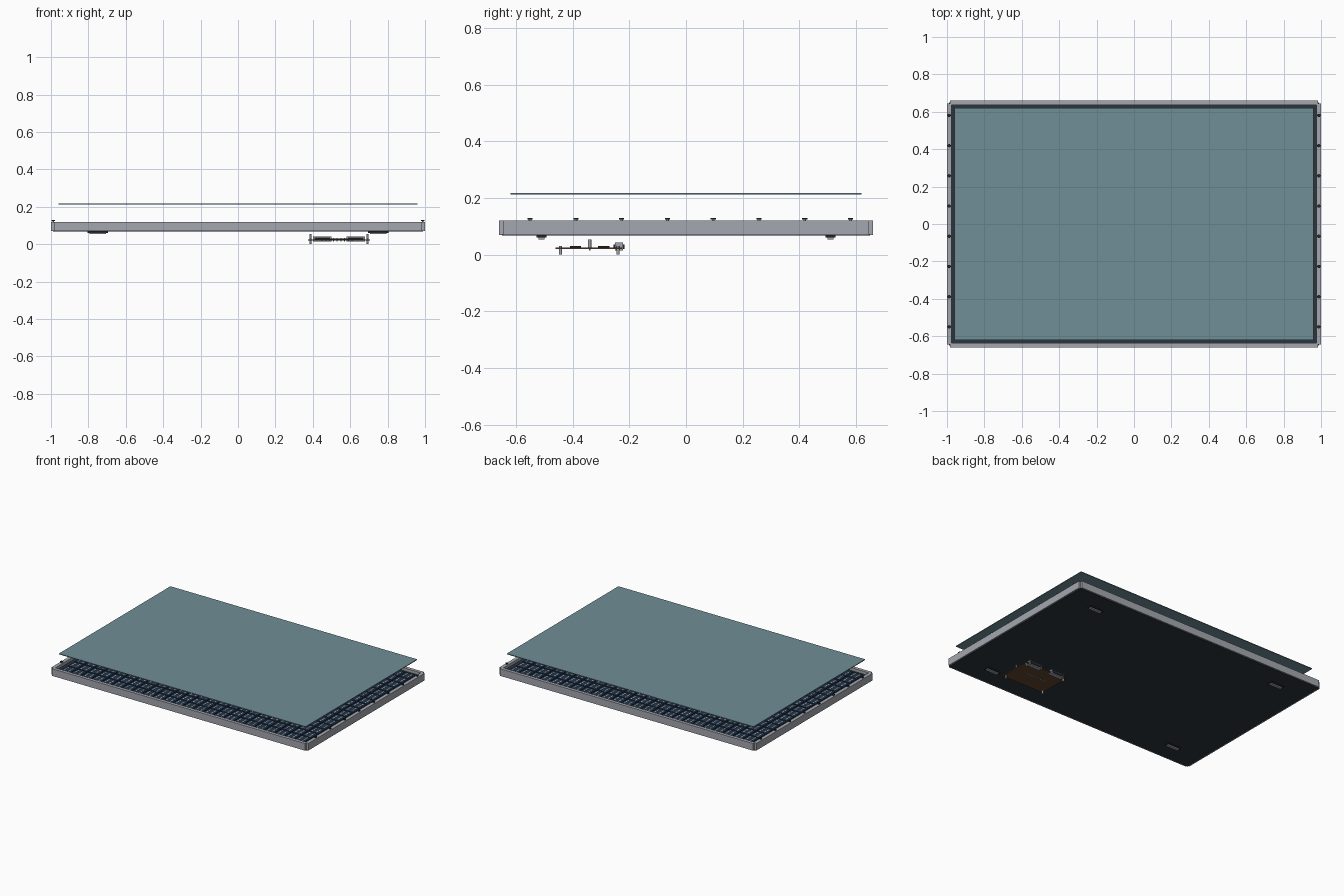
import bpy, bmesh
from mathutils import Matrix, Vector

old = bpy.data.objects.get("Cube")
if old:
    bpy.data.objects.remove(old, do_unlink=True)


def material(name, rgb):
    m = bpy.data.materials.new(name)
    m.use_nodes = True
    m.diffuse_color = (*rgb, 1)
    m.node_tree.nodes["Principled BSDF"].inputs["Base Color"].default_value = (*rgb, 1)
    return m


GLASS = material("blue grey glass", (0.16, 0.27, 0.31))
ALLOY = material("aluminium", (0.37, 0.39, 0.43))
BLACK = material("black backing", (0.024, 0.035, 0.044))
NAVY = material("navy cell", (0.016, 0.035, 0.07))
SILVER = material("silver contact", (0.45, 0.52, 0.58))
COPPER = material("brown board", (0.127, 0.06, 0.03))
DARK = material("dark plastic", (0.02, 0.022, 0.026))


def add_box(bm, lo, hi):
    lo, hi = Vector(lo), Vector(hi)
    size = hi - lo
    mat = Matrix.Translation((lo + hi) / 2) @ Matrix.Diagonal((*size, 1))
    bmesh.ops.create_cube(bm, size=1, matrix=mat)


def add_rod(bm, x, y, z0, z1, r, sides=16):
    bmesh.ops.create_cone(bm, cap_ends=True, segments=sides, radius1=r, radius2=r,
                          depth=z1 - z0, matrix=Matrix.Translation((x, y, (z0 + z1) / 2)))


def finish(name, bm, mat):
    me = bpy.data.meshes.new(name)
    bm.to_mesh(me)
    bm.free()
    me.materials.append(mat)
    ob = bpy.data.objects.new(name, me)
    bpy.context.collection.objects.link(ob)
    return ob


def boxes(name, mat, *pairs):
    bm = bmesh.new()
    for lo, hi in pairs:
        add_box(bm, lo, hi)
    return finish(name, bm, mat)


def rods(name, mat, spots, z0, z1, r, sides=16):
    bm = bmesh.new()
    for x, y in spots:
        add_rod(bm, x, y, z0, z1, r, sides)
    return finish(name, bm, mat)


# Floating cover sheet
boxes("cover_glass", GLASS, ((-.96, -.62, .2125), (.96, .62, .2175)))

# Frame rails, notched at the corners
for s, side in ((-1, "front"), (1, "back")):
    y0, y1 = sorted((s * .637, s * .66))
    boxes(side + "_rail", ALLOY, ((-.985, y0, .07), (.985, y1, .12)))
for s, side in ((-1, "right"), (1, "left")):
    x0, x1 = sorted((s * .975, s * 1.0))
    boxes(side + "_rail", ALLOY, ((x0, -.645, .07), (x1, .645, .12)))

# Backing sheet and tray floor
boxes("backing_sheet", BLACK, ((-.99, -.65, .068), (.99, .65, .072)))
boxes("tray_floor", BLACK, ((-.975, -.637, .072), (.975, .637, .1)))

# Cell grid with paired contact strips
COLS, ROWS = 24, 16
dx, dy = 1.9 / COLS, 1.24 / ROWS
cells, strips = bmesh.new(), bmesh.new()
for i in range(COLS):
    for j in range(ROWS):
        x, y = -.95 + (i + .5) * dx, -.62 + (j + .5) * dy
        add_box(cells, (x - dx * .46, y - dy * .46, .1), (x + dx * .46, y + dy * .46, .105))
        for s in (-1, 1):
            u = x + s * dx * .22
            add_box(strips, (u - .003, y - dy * .36, .105), (u + .003, y + dy * .36, .106))
finish("cells", cells, NAVY)
finish("contact_strips", strips, SILVER)

# Rail screws: washer and head
screws = [(s * .988, -.55 + k * .1615) for s in (-1, 1) for k in range(8)]
rods("screw_shanks", ALLOY, screws, .118, .124, .005)
rods("screw_heads", DARK, screws, .124, .129, .009)

# Four mounting clips under the backing
for sx in (-1, 1):
    for sy in (-1, 1):
        x, y = sx * .75, sy * .51
        name = ("left" if sx > 0 else "right") + ("_back" if sy > 0 else "_front")
        boxes(name + "_clip_base", DARK, ((x - .055, y - .018, .061), (x + .055, y + .018, .068)))
        boxes(name + "_clip", ALLOY, ((x - .045, y - .01, .054), (x + .045, y + .01, .061)))

# Circuit board below the tray
boxes("circuit_board", COPPER, ((.375, -.46, .02), (.705, -.225, .025)))
posts = [(x, y) for x in (.387, .693) for y in (-.443, -.24)]
rods("board_posts", ALLOY, posts, 0, .03, .006)
rods("board_pins", ALLOY, [(.387, -.34), (.693, -.34)], .025, .054, .006)
boxes("board_chips", DARK,
      ((.42, -.41, .025), (.5, -.37, .031)), ((.57, -.41, .025), (.65, -.37, .031)),
      ((.48, -.31, .025), (.6, -.27, .031)))

# Edge sockets with shell, mouth and solder tails
for x, name in ((.45, "inner"), (.63, "outer")):
    boxes(name + "_socket", ALLOY, ((x - .05, -.25, .014), (x + .05, -.222, .042)))
    boxes(name + "_socket_mouth", DARK, ((x - .042, -.222, .02), (x + .042, -.217, .036)))
    boxes(name + "_socket_back", DARK, ((x - .042, -.255, .02), (x + .042, -.25, .036)))

# Pin header across the middle
rods("header_pins", SILVER, [(.45 + .02 * k, -.34) for k in range(9)], .015, .034, .003, 6)

bpy.context.view_layer.update()
